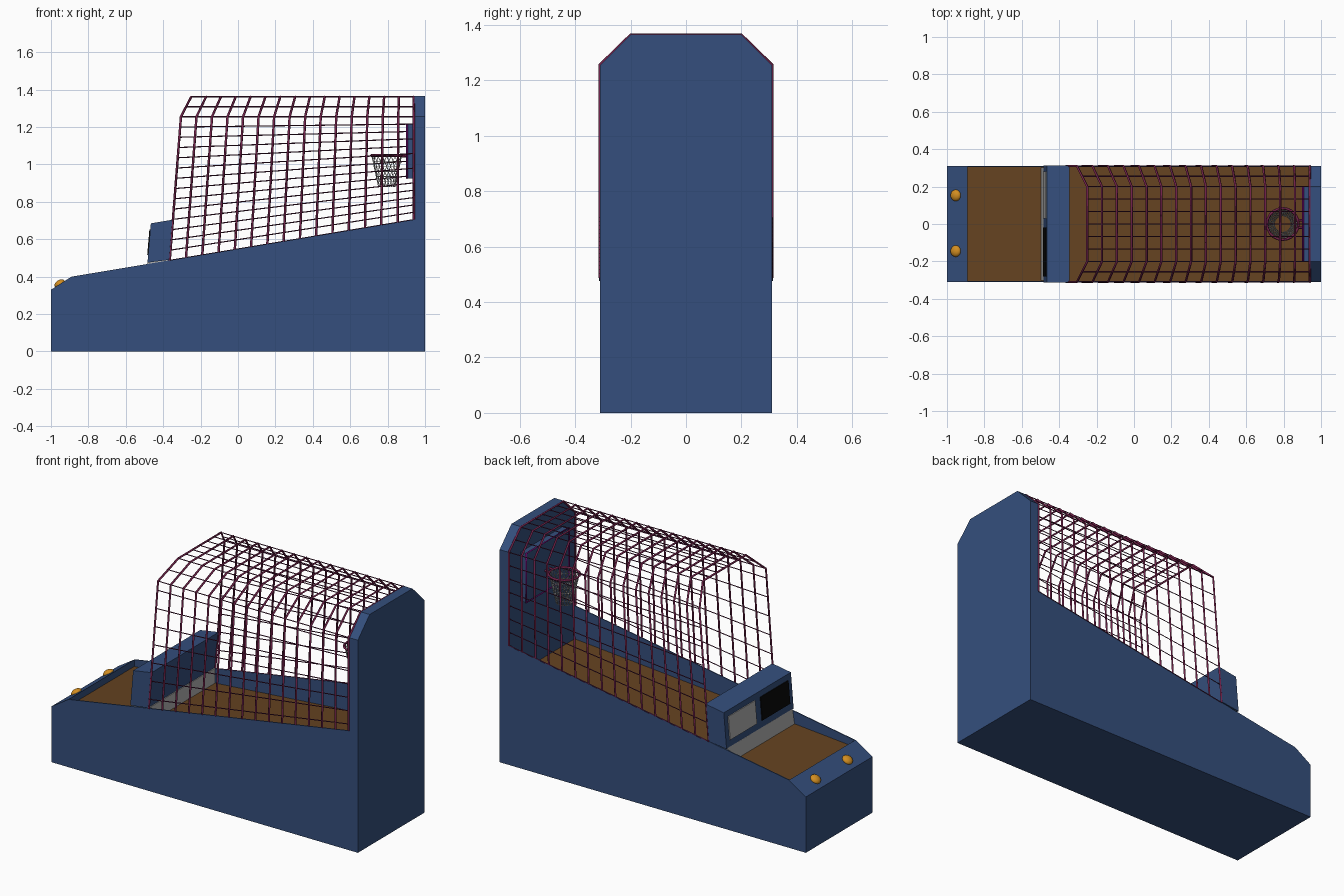
import bpy, bmesh, math
from mathutils import Vector

cube = bpy.data.objects.get("Cube")
if cube:
    bpy.data.objects.remove(cube)


def material(name, rgb):
    m = bpy.data.materials.new(name)
    m.use_nodes = True
    m.diffuse_color = (*rgb, 1)
    m.node_tree.nodes["Principled BSDF"].inputs["Base Color"].default_value = (*rgb, 1)
    return m


BLUE = material("cabinet blue", (0.035, 0.078, 0.205))
BROWN = material("deck brown", (0.13, 0.056, 0.015))
PURPLE = material("cage plum", (0.17, 0.016, 0.07))
WIRE = material("wire plum", (0.09, 0.01, 0.05))
MAGENTA = material("trim magenta", (0.28, 0.005, 0.28))
GREY = material("panel grey", (0.45, 0.45, 0.45))
BLACK = material("screen black", (0.003, 0.003, 0.003))
ORANGE = material("button orange", (0.65, 0.27, 0.015))


def mesh_object(name, bm, *mats):
    bmesh.ops.recalc_face_normals(bm, faces=bm.faces)
    me = bpy.data.meshes.new(name)
    bm.to_mesh(me)
    bm.free()
    for m in mats:
        me.materials.append(m)
    ob = bpy.data.objects.new(name, me)
    bpy.context.collection.objects.link(ob)
    return ob


def prism(name, outline, shift, *mats, rule=None):
    """Extrude a flat 3D outline along the shift vector."""
    bm = bmesh.new()
    face = bm.faces.new([bm.verts.new(p) for p in outline])
    new = bmesh.ops.extrude_face_region(bm, geom=[face])["geom"]
    bmesh.ops.translate(bm, vec=shift, verts=[v for v in new if isinstance(v, bmesh.types.BMVert)])
    bmesh.ops.recalc_face_normals(bm, faces=bm.faces)
    if rule:
        for f in bm.faces:
            f.material_index = int(rule(f))
    return mesh_object(name, bm, *mats)


def side_prism(name, xz, y0, y1, *mats, rule=None):
    return prism(name, [(x, y0, z) for x, z in xz], (0, y1 - y0, 0), *mats, rule=rule)


def tubes(name, paths, radius, mat, closed=False):
    cu = bpy.data.curves.new(name, "CURVE")
    cu.dimensions = "3D"
    cu.bevel_depth = radius
    cu.bevel_resolution = 0
    cu.use_fill_caps = True
    for path in paths:
        sp = cu.splines.new("POLY")
        sp.points.add(len(path) - 1)
        for pt, co in zip(sp.points, path):
            pt.co = (*co, 1)
        sp.use_cyclic_u = closed
    cu.materials.append(mat)
    ob = bpy.data.objects.new(name, cu)
    bpy.context.collection.objects.link(ob)
    return ob


# Cabinet: solid base with a sunken brown deck, thin side walls, tall end panel
W = 0.31
IN = W - 0.006
side_prism("cabinet_base", [(-1, 0), (-1, 0.33), (-0.89, 0.40), (-0.89, 0.36), (0.94, 0.51), (0.94, 0)],
           -IN, IN, BLUE, BROWN,
           rule=lambda f: f.normal.z > 0.9)
wall = [(-1, 0), (-1, 0.33), (-0.89, 0.40), (0.94, 0.705), (0.94, 0)]
for name, s in (("left_wall", 1), ("right_wall", -1)):
    side_prism(name, wall, s * IN, s * W, BLUE)
prism("end_panel", [(0.94, y, z) for y, z in
                    [(-W, 0), (W, 0), (W, 1.255), (0.2, 1.365), (-0.2, 1.365), (-W, 1.255)]],
      (0.06, 0, 0), BLUE)

# Score box bridging the deck, with a grey panel underneath
LOW, HIGH = Vector((-0.484, 0, 0.475)), Vector((-0.466, 0, 0.685))
side_prism("score_box", [(LOW.x, LOW.z), (HIGH.x, HIGH.z), (-0.345, 0.705), (-0.368, 0.49)],
           -0.313, 0.313, BLUE)
side_prism("ball_return_panel", [(-0.5, 0.37), (-0.484, 0.478), (-0.362, 0.492), (-0.362, 0.38)],
           -IN + 0.001, IN - 0.001, GREY)


def screen(name, y0, y1, mat):
    a, b = LOW.lerp(HIGH, 0.2), LOW.lerp(HIGH, 0.84)
    prism(name, [(p.x, y, p.z) for p, y in ((a, y0), (a, y1), (b, y1), (b, y0))],
          (-0.005, 0, 0), mat)


screen("score_screen", -0.28, -0.02, BLACK)
screen("info_plate", 0.03, 0.28, GREY)

# Push buttons on the sloped front lip
for name, y in (("left_button", 0.153), ("right_button", -0.145)):
    bm = bmesh.new()
    bmesh.ops.create_uvsphere(bm, u_segments=16, v_segments=10, radius=0.031)
    for f in bm.faces:
        f.smooth = True
    ob = mesh_object(name, bm, ORANGE)
    ob.scale.z = 0.65
    ob.rotation_euler.y = -math.atan2(0.07, 0.11)
    ob.location = (-0.953, y, 0.362)


# Cage: ribs lean at the open end and straighten towards the end panel
def cage_point(t, level, s):
    """Levels: 0 rail, 1 shoulder, 2 roof edge."""
    x0, y, z = ((-0.365, W, 0.487 + 0.218 * t), (-0.305, W, 1.255), (-0.25, 0.2, 1.362))[level]
    return Vector((x0 + (0.94 - x0) * t, s * y, z))


RIBS = 15
arches = [[cage_point(i / RIBS, k, s) for s, k in
           ((-1, 0), (-1, 1), (-1, 2), (1, 2), (1, 1), (1, 0))] for i in range(RIBS + 1)]
tubes("cage_ribs", arches, 0.0065, PURPLE)


def wire(a, b, f):
    """Straight wire along the cage, a fraction f between two outline corners."""
    return [cage_point(t, *a).lerp(cage_point(t, *b), f) for t in (0, 1)]


wires = [wire((2, -1), (2, 1), i / 6) for i in range(7)]
for s in (-1, 1):
    offset = 0 if s > 0 else 0.5
    wires += [wire((0, s), (1, s), (i + offset) / 7) for i in range(7)]
    wires += [wire((1, s), (2, s), f) for f in (0, 0.5)]
tubes("cage_wires", wires, 0.003, WIRE)

# Backboard with trim
B = 0.2
prism("backboard", [(0.905, y, z) for y, z in ((-B, 0.925), (B, 0.925), (B, 1.215), (-B, 1.215))],
      (0.035, 0, 0), BLUE)
tubes("backboard_trim", [[(0.904, y, z) for y, z in
                          ((-B, 0.925), (B, 0.925), (B, 1.215), (-B, 1.215))]],
      0.005, MAGENTA, closed=True)

# Hoop, bracket and net
N = 20
CX = 0.795


def ring(radius, z, turn=0):
    return [(CX + radius * math.cos(2 * math.pi * (i + turn) / N),
             radius * math.sin(2 * math.pi * (i + turn) / N), z) for i in range(N)]


tubes("hoop_rim", [ring(0.084, 1.048)], 0.007, PURPLE, closed=True)
tubes("hoop_bracket", [[(0.875, y, 1.045), (0.91, y, 1.045)] for y in (-0.02, 0.02)], 0.007, PURPLE)
bm = bmesh.new()
ROWS = 6
rows = [[bm.verts.new(p) for p in ring(0.08 - 0.036 * r / ROWS, 1.045 - 0.165 * r / ROWS, r / 2)]
        for r in range(ROWS + 1)]
for upper, lower in zip(rows, rows[1:]):
    for i in range(N):
        j = (i + 1) % N
        bm.faces.new((upper[i], upper[j], lower[i]))
        bm.faces.new((upper[j], lower[j], lower[i]))
net = mesh_object("hoop_net", bm, GREY)
mod = net.modifiers.new("strands", "WIREFRAME")
mod.thickness = 0.004
